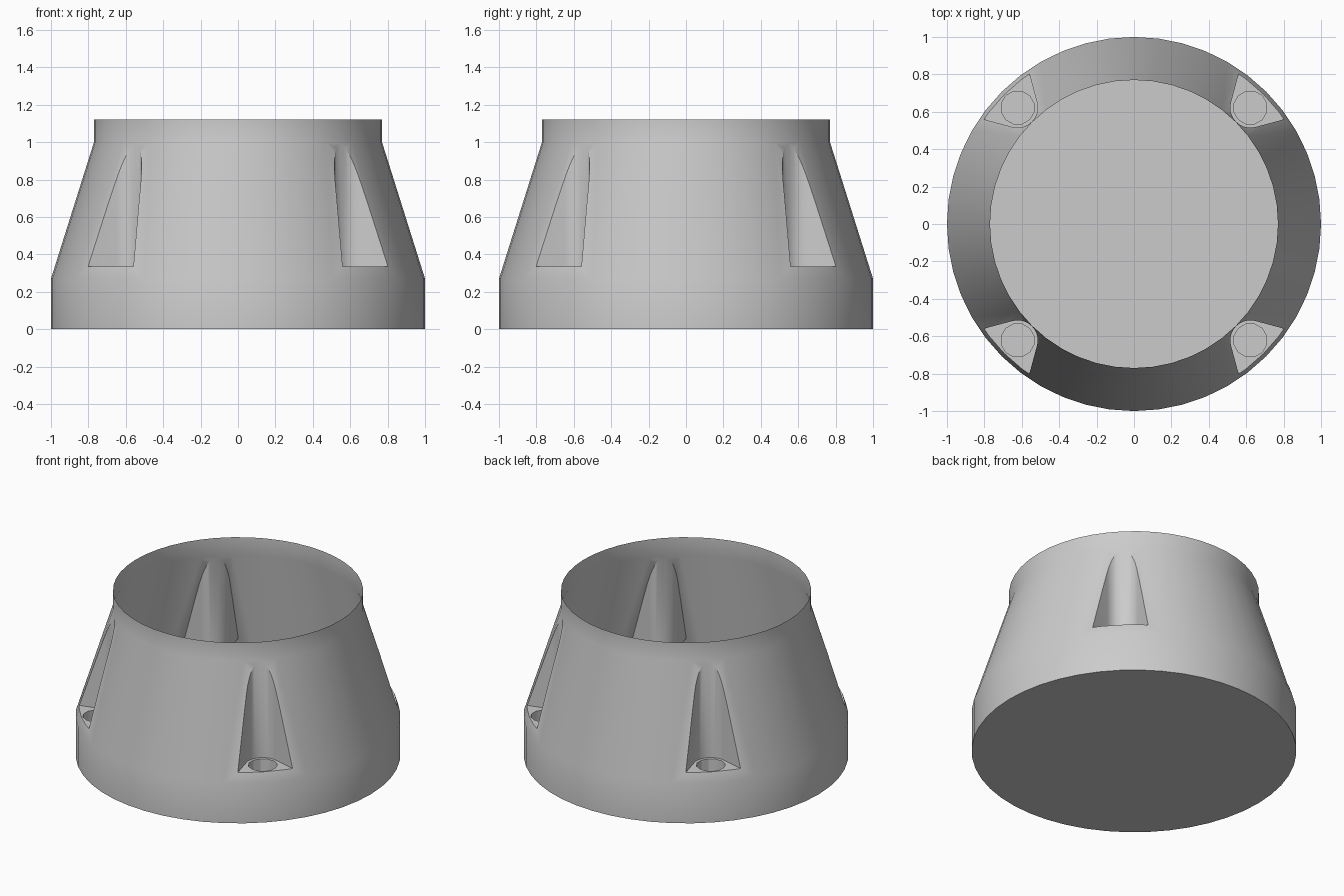
import bpy, bmesh, math
from mathutils import Matrix

cube = bpy.data.objects.get("Cube")
if cube:
    bpy.data.objects.remove(cube, do_unlink=True)

HEIGHT = 1.12
HOLE_POS = 0.622     # x and y offset of each screw hole
HOLE_R = 0.09
FILLET_R = 0.107     # rounded back of each pocket
POCKET_FLOOR = 0.335


def make_object(name, bm):
    bmesh.ops.recalc_face_normals(bm, faces=bm.faces)
    mesh = bpy.data.meshes.new(name)
    bm.to_mesh(mesh)
    bm.free()
    obj = bpy.data.objects.new(name, mesh)
    bpy.context.collection.objects.link(obj)
    return obj


def circle(radius, sides):
    return [(radius * math.cos(2 * math.pi * i / sides),
             radius * math.sin(2 * math.pi * i / sides)) for i in range(sides)]


def loft(bm, sections):
    """Closed solid through rings of (outline, z)."""
    rings = [[bm.verts.new((x, y, z)) for x, y in pts] for pts, z in sections]
    for a, b in zip(rings, rings[1:]):
        for i in range(len(a)):
            j = (i + 1) % len(a)
            bm.faces.new((a[i], a[j], b[j], b[i]))
    bm.faces.new(rings[0][::-1])
    bm.faces.new(rings[-1])


# Pocket outline pointing along +x: rounded back, walls flaring outwards
centre = HOLE_POS * math.sqrt(2)
flare = math.radians(60)
arc = [math.pi + flare * (k / 6 - 1) for k in range(13)]
outline = [(centre + FILLET_R * math.cos(a), FILLET_R * math.sin(a)) for a in arc]
reach = 0.6
dx, dy = reach * math.sin(flare), reach * math.cos(flare)
first, last = outline[0], outline[-1]
outline = [(first[0] + dx, first[1] + dy)] + outline + [(last[0] + dx, last[1] - dy)]

# Tapered body
bm = bmesh.new()
profile = [(1.0, 0.0), (1.0, 0.27), (0.77, 1.0), (0.77, HEIGHT)]
loft(bm, [(circle(r, 48), z) for r, z in profile])
body = make_object("tapered_housing", bm)

# Cutters for the four pockets and screw holes
pockets, holes = bmesh.new(), bmesh.new()
hole_outline = [(x + centre, y) for x, y in circle(HOLE_R, 12)]
for i in range(4):
    turn = Matrix.Rotation(math.radians(45 + 90 * i), 3, 'Z')
    for bm, pts, low, high in ((pockets, outline, POCKET_FLOOR, 1.3),
                               (holes, hole_outline, 0.02, 0.5)):
        before = set(bm.verts)
        loft(bm, [(pts, low), (pts, high)])
        new = [v for v in bm.verts if v not in before]
        bmesh.ops.rotate(bm, verts=new, cent=(0, 0, 0), matrix=turn)

cutters = [make_object("pocket_cutter", pockets), make_object("hole_cutter", holes)]
for cutter in cutters:
    cutter.hide_render = True
    mod = body.modifiers.new("cut", 'BOOLEAN')
    mod.operation = 'DIFFERENCE'
    mod.solver = 'EXACT'
    mod.object = cutter

bpy.context.view_layer.objects.active = body
body.select_set(True)
for mod in list(body.modifiers):
    bpy.ops.object.modifier_apply(modifier=mod.name)
for cutter in cutters:
    bpy.data.objects.remove(cutter, do_unlink=True)

# Open the top so the body is a thin shell
bm = bmesh.new()
bm.from_mesh(body.data)
lid = [f for f in bm.faces if all(v.co.z > HEIGHT - 0.001 for v in f.verts)]
bmesh.ops.delete(bm, geom=lid, context='FACES')
bm.to_mesh(body.data)
bm.free()

# Single grey finish
grey = bpy.data.materials.new("light_grey")
grey.use_nodes = True
colour = (0.6, 0.6, 0.6, 1)
grey.diffuse_color = colour
grey.node_tree.nodes["Principled BSDF"].inputs["Base Color"].default_value = colour
body.data.materials.clear()
body.data.materials.append(grey)

bpy.ops.object.select_all(action='DESELECT')
body.select_set(True)
bpy.context.view_layer.objects.active = body
bpy.ops.object.shade_smooth_by_angle(angle=math.radians(30))
